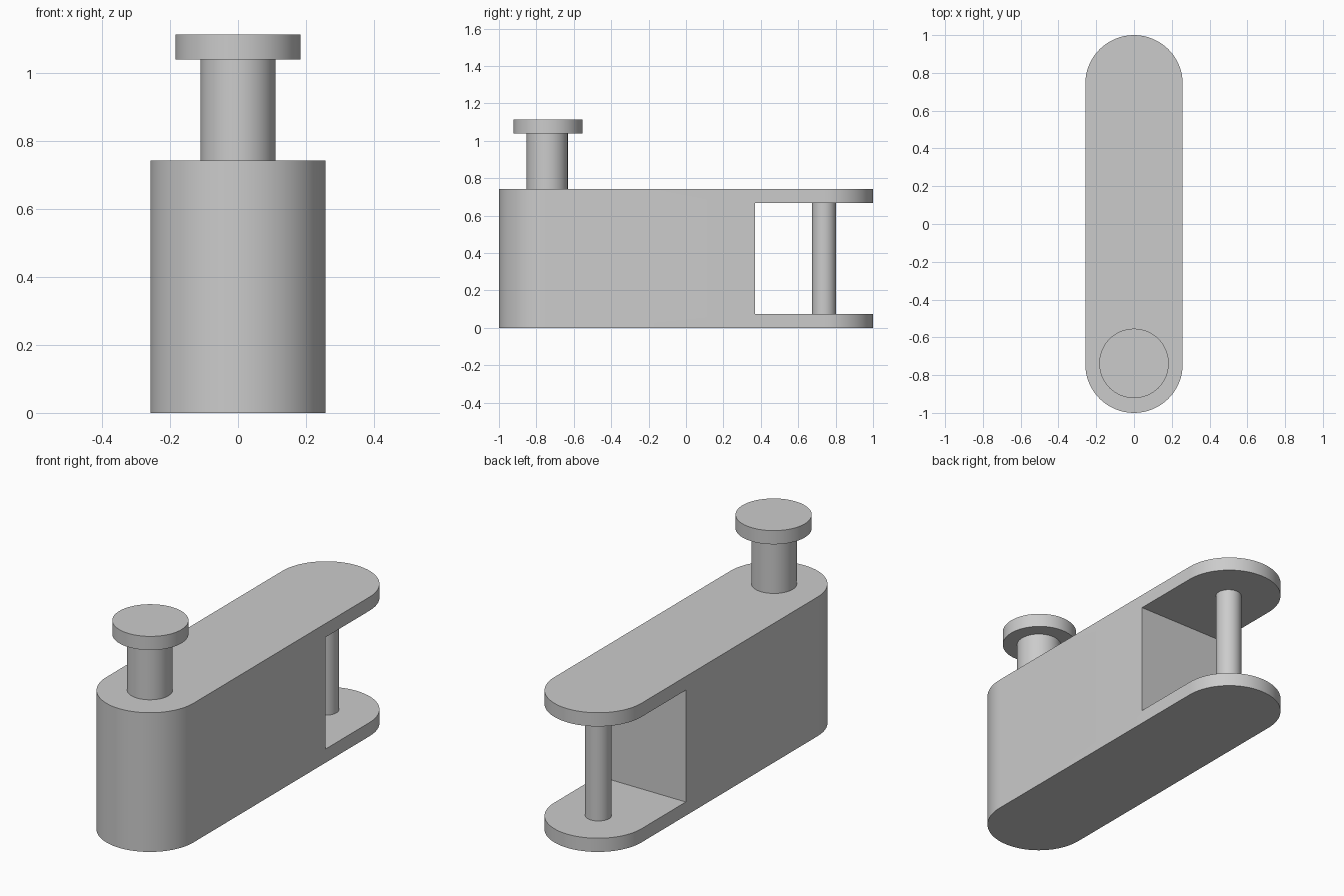
import bpy, bmesh, math

cube = bpy.data.objects.get("Cube")
if cube:
    bpy.data.objects.remove(cube, do_unlink=True)

grey = bpy.data.materials.new("plain grey")
grey.use_nodes = True
colour = (0.6, 0.6, 0.6, 1)
grey.diffuse_color = colour
grey.node_tree.nodes["Principled BSDF"].inputs["Base Color"].default_value = colour

HALF_WIDTH = 0.258
END = 1 - HALF_WIDTH       # distance of each rounded end's centre
HEIGHT = 0.742
PLATE = 0.073              # thickness of the fork plates


def prism(name, outline, z0, z1):
    """Extrude a flat outline from z0 to z1."""
    bm = bmesh.new()
    base = bm.faces.new([bm.verts.new((x, y, z0)) for x, y in outline])
    top = bmesh.ops.extrude_face_region(bm, geom=[base])["geom"]
    verts = [v for v in top if isinstance(v, bmesh.types.BMVert)]
    bmesh.ops.translate(bm, verts=verts, vec=(0, 0, z1 - z0))
    bmesh.ops.recalc_face_normals(bm, faces=bm.faces)
    mesh = bpy.data.meshes.new(name)
    bm.to_mesh(mesh)
    bm.free()
    mesh.materials.append(grey)
    obj = bpy.data.objects.new(name, mesh)
    bpy.context.collection.objects.link(obj)
    return obj


def activate(obj):
    bpy.ops.object.select_all(action="DESELECT")
    obj.select_set(True)
    bpy.context.view_layer.objects.active = obj


def smooth(obj):
    activate(obj)
    bpy.ops.object.shade_smooth_by_angle(angle=math.radians(30))


def arc(radius, cy, start, sweep, steps):
    angles = [start + sweep * i / steps for i in range(steps + 1)]
    return [(radius * math.cos(a), cy + radius * math.sin(a)) for a in angles]


def disc(radius, cy):
    return arc(radius, cy, 0, 2 * math.pi, 64)[:-1]


# Long body with two rounded ends
stadium = arc(HALF_WIDTH, END, 0, math.pi, 32) + arc(HALF_WIDTH, -END, math.pi, math.pi, 32)
body = prism("body", stadium, 0, HEIGHT)

# Rear slot that leaves an upper and a lower fork plate
slot = [(-0.5, 0.37), (0.5, 0.37), (0.5, 1.2), (-0.5, 1.2)]
cutter = prism("slot_cutter", slot, PLATE, HEIGHT - PLATE)
cutter.hide_render = True
cut = body.modifiers.new("slot", "BOOLEAN")
cut.operation = "DIFFERENCE"
cut.solver = "EXACT"
cut.object = cutter
activate(body)
bpy.ops.object.modifier_apply(modifier=cut.name)
bpy.data.objects.remove(cutter, do_unlink=True)
smooth(body)

# Pin between the fork plates
smooth(prism("fork_pin", disc(0.064, 0.738), PLATE, HEIGHT - PLATE))

# Handle post and its wider cap
smooth(prism("handle_post", disc(0.11, -END), HEIGHT, 1.04))
smooth(prism("handle_cap", disc(0.184, -0.738), 1.04, 1.113))
